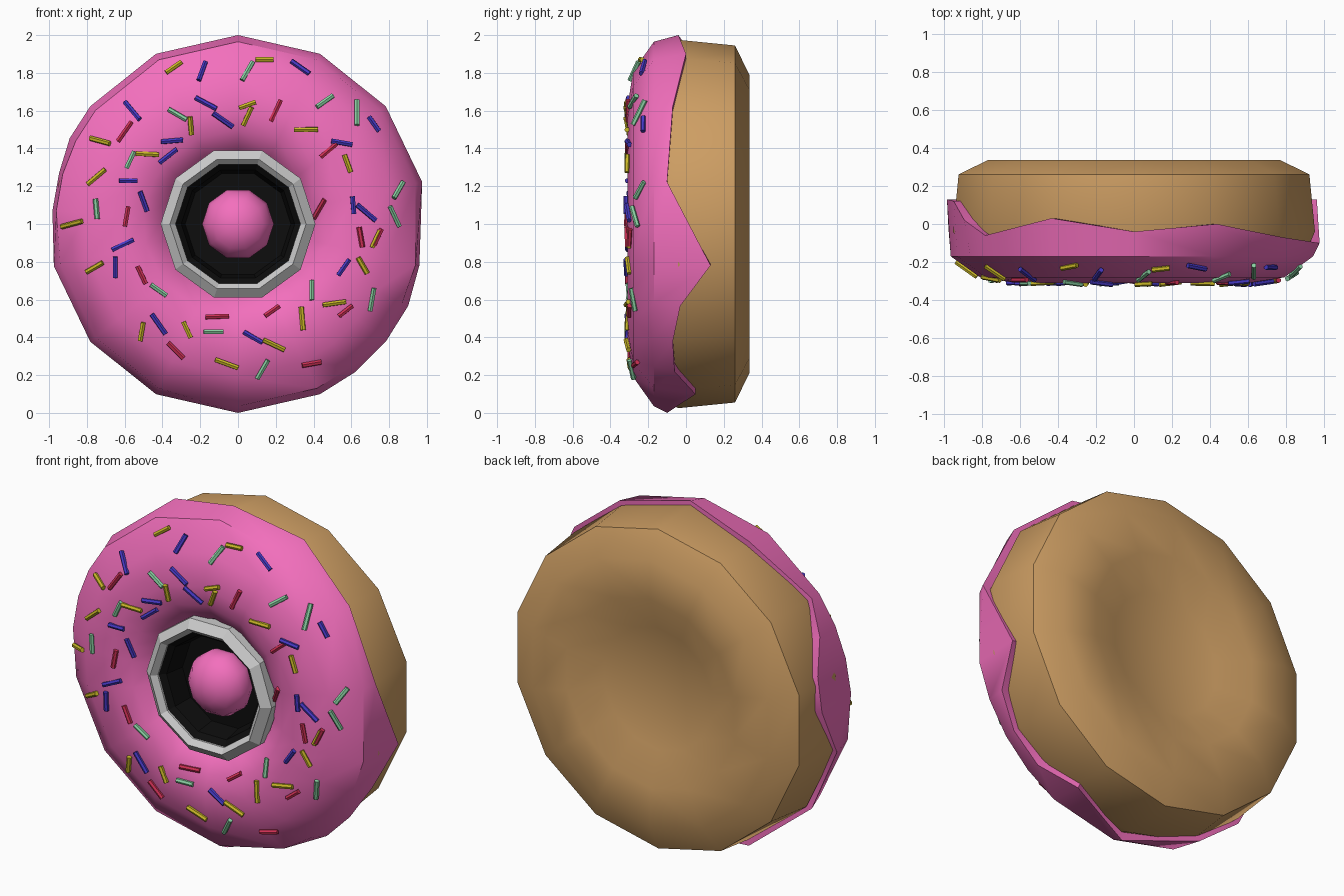
import bpy, bmesh, random
from math import sin, cos, pi, radians, hypot
from mathutils import Vector

if "Cube" in bpy.data.objects:
    bpy.data.objects.remove(bpy.data.objects["Cube"])

random.seed(4)


def material(name, rgb):
    m = bpy.data.materials.new(name)
    m.diffuse_color = (*rgb, 1)
    m.use_nodes = True
    m.node_tree.nodes["Principled BSDF"].inputs["Base Color"].default_value = m.diffuse_color
    return m


def add_object(name, bm, mat=None, smooth=None):
    me = bpy.data.meshes.new(name)
    bm.to_mesh(me)
    bm.free()
    ob = bpy.data.objects.new(name, me)
    bpy.context.collection.objects.link(ob)
    if mat:
        me.materials.append(mat)
    if smooth:
        bpy.ops.object.select_all(action='DESELECT')
        ob.select_set(True)
        bpy.context.view_layer.objects.active = ob
        bpy.ops.object.shade_smooth_by_angle(angle=radians(smooth))
    return ob


def revolve(name, rows, angles, mat=None, smooth=None):
    """Sweep rows of (radius, y) about the y axis; a row may be a list, one pair per angle."""
    bm = bmesh.new()
    rings = []
    for row in rows:
        pairs = row if isinstance(row, list) else [row] * len(angles)
        rings.append([bm.verts.new((r * sin(a), y, 1 + r * cos(a)))
                      for (r, y), a in zip(pairs, angles)])
    n = len(angles)
    for p, q in zip(rings, rings[1:]):
        for k in range(n):
            j = (k + 1) % n
            bm.faces.new((p[k], q[k], q[j], p[j]))
    bmesh.ops.remove_doubles(bm, verts=bm.verts, dist=1e-5)
    return add_object(name, bm, mat, smooth)


pink = material("pink_icing", (0.90, 0.16, 0.51))
brown = material("dough_brown", (0.61, 0.34, 0.125))
black = material("black", (0.004, 0.004, 0.004))
STEP = 2 * pi / 14
fourteen = [k * STEP for k in range(14)]
ten = [radians(18 + 36 * k) for k in range(10)]

# Dough body with a dished, closed back
revolve("dough", [(0, .24), (.36, .26), (.56, .335), (.79, .335), (.945, .26),
                  (.975, -.04), (.93, -.14), (.3, -.1), (0, -.1)], fourteen, brown, 40)

# Icing: step position around the rim -> y of the dripping edge
drips = {0: -.04, 1: 0, 2: -.07, 3: -.1, 4: .13, 4.5: -.03, 5: -.07, 5.5: -.06,
         6: .05, 7: -.1, 8: .03, 9: -.06, 10: -.02, 10.66: .13, 11.12: .12,
         11.55: .02, 12: -.06, 13: .03}
edge = [(1.0 if y < .1 else .985, y) for y in drips.values()]
lip = [(.94, y) for y in drips.values()]
top = [(.965, -.17), (.81, -.28), (.62, -.31), (.5, -.285), (.4, -.22), (.34, -.1)]
revolve("icing", [lip, edge] + top, [k * STEP for k in drips], pink, 40)

# Grey faceted ring, black cup and pink centre ball
revolve("centre_ring", [(.41, -.15), (.41, -.27), (.36, -.31), (.33, -.28), (.33, -.2)], ten)
revolve("centre_cup", [(.332, -.27), (.3, -.24), (.28, -.12), (0, -.12)], ten, black)
ball = [(.19 * sin(pi * i / 8), -.16 + .155 * cos(pi * i / 8)) for i in range(9)]
revolve("centre_ball", ball, ten, pink, 40)


# Sprinkles: short six-sided rods lying on the icing
def on_icing(x, z):
    r = hypot(x, z - 1)
    for (r1, y1), (r0, y0) in zip(top, top[1:]):
        if r0 <= r <= r1:
            return Vector((x, y0 + (y1 - y0) * (r - r0) / (r1 - r0) - .008, z))
    return Vector((x, top[0][1], z))


def sprinkles(name, rgb, places):
    bm = bmesh.new()
    for x, z, deg in places:
        h = random.uniform(.045, .066)
        dx, dz = h * cos(radians(deg)), h * sin(radians(deg))
        a, b = on_icing(x - dx, z - dz), on_icing(x + dx, z + dz)
        rod = bmesh.ops.create_cone(bm, cap_ends=True, segments=6, radius1=.014,
                                    radius2=.014, depth=(b - a).length)["verts"]
        rot = Vector((0, 0, 1)).rotation_difference(b - a).to_matrix()
        for v in rod:
            v.co = rot @ v.co + (a + b) / 2
    add_object(name, bm, material(name, rgb))


# Each sprinkle: x, z, angle in the front view
sprinkles("yellow_sprinkles", (.58, .47, .02), [
    (-.34, 1.83, 35), (.14, 1.87, 0), (-.73, 1.44, -15), (-.25, 1.52, -85), (.05, 1.63, 20),
    (.05, 1.57, 65), (.36, 1.5, 0), (-.48, 1.37, -3), (-.75, 1.25, 40), (.58, 1.32, -70),
    (-.88, 1, 15), (-.76, .77, 30), (.66, .78, -60), (-.27, .44, -65), (-.51, .43, 80),
    (-.06, .26, -20), (.19, .36, -25), (.34, .5, -85), (.51, .58, 8), (.73, .92, 65)])
sprinkles("blue_sprinkles", (.06, .04, .55), [
    (-.19, 1.81, 70), (.33, 1.83, -35), (-.56, 1.6, -50), (-.17, 1.64, -28), (-.08, 1.55, -35),
    (.72, 1.53, -55), (-.35, 1.44, 5), (-.37, 1.36, 38), (.55, 1.43, -10), (-.58, 1.23, 0),
    (-.5, 1.12, -70), (.61, 1.1, -85), (.68, 1.06, -40), (-.61, .89, 25), (-.65, .77, 90),
    (.56, .77, 55), (-.42, .47, -55), (.08, .4, -30)])
sprinkles("red_sprinkles", (.62, .03, .09), [
    (-.6, 1.49, 55), (.2, 1.6, 65), (.48, 1.39, 40), (-.59, 1.04, 80), (.43, 1.08, 60),
    (.65, .93, -80), (.74, .93, 65), (-.51, .73, -65), (-.11, .51, 2), (.18, .54, 35),
    (.57, .54, 38), (-.33, .33, -45), (.39, .26, 10)])
sprinkles("mint_sprinkles", (.25, .63, .36), [
    (.05, 1.81, 60), (-.32, 1.58, -30), (.46, 1.65, 35), (.63, 1.59, 90), (-.57, 1.34, 65),
    (-.75, 1.08, -85), (.85, 1.18, 60), (.83, 1.04, -65), (-.42, .65, -35), (.39, .65, 90),
    (.71, .6, 80), (-.13, .43, 0), (.13, .23, 60)])
